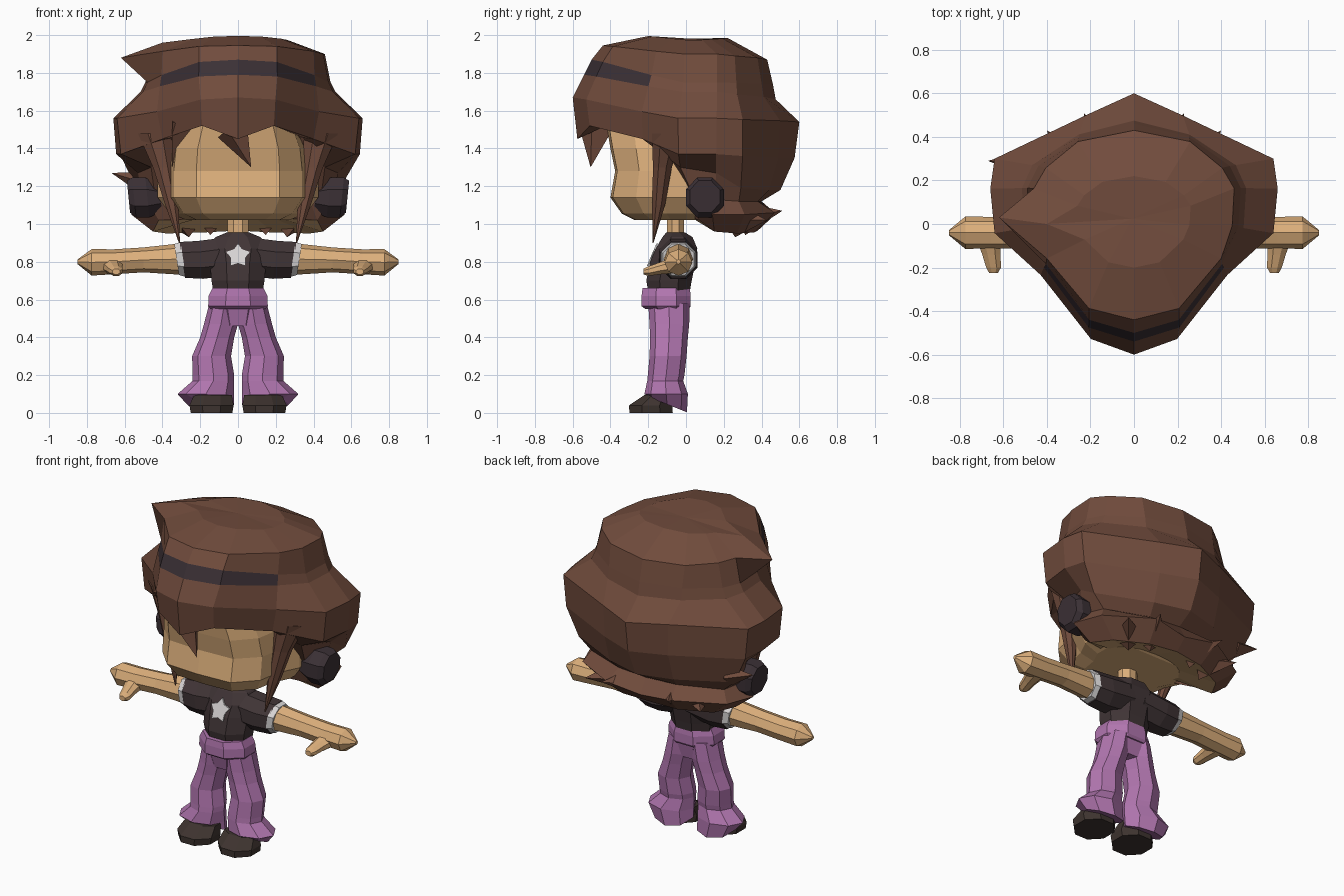
import bpy, bmesh, math
from mathutils import Vector, Matrix

if "Cube" in bpy.data.objects:
    bpy.data.objects.remove(bpy.data.objects["Cube"])


def material(name, rgb):
    m = bpy.data.materials.new(name)
    m.diffuse_color = (*rgb, 1)
    m.use_nodes = True
    m.node_tree.nodes["Principled BSDF"].inputs["Base Color"].default_value = m.diffuse_color
    return m


SKIN = material("skin", (0.72, 0.43, 0.20))
HAIR = material("brown_hair", (0.165, 0.072, 0.046))
BAND = material("charcoal_band", (0.044, 0.030, 0.036))
SHIRT = material("dark_shirt", (0.052, 0.035, 0.037))
WHITE = material("off_white", (0.68, 0.66, 0.66))
PANTS = material("purple_cloth", (0.44, 0.18, 0.43))
SHOE = material("dark_shoe", (0.047, 0.033, 0.028))


def finish(name, bm, *mats):
    bmesh.ops.recalc_face_normals(bm, faces=bm.faces)
    me = bpy.data.meshes.new(name)
    bm.to_mesh(me)
    bm.free()
    for m in mats:
        me.materials.append(m)
    ob = bpy.data.objects.new(name, me)
    bpy.context.collection.objects.link(ob)
    return ob


def loft(name, rings, *mats, rule=None):
    """Skin closed rings of equal size and cap both ends; rule(ring, side) picks a material."""
    bm = bmesh.new()
    vs = [[bm.verts.new(p) for p in r] for r in rings]
    n = len(rings[0])
    for k in range(len(vs) - 1):
        for i in range(n):
            j = (i + 1) % n
            f = bm.faces.new((vs[k][i], vs[k][j], vs[k + 1][j], vs[k + 1][i]))
            f.material_index = rule(k, i) if rule else 0
    for r in (vs[0], vs[-1]):
        c = bm.verts.new(sum((v.co for v in r), Vector()) / n)
        for i in range(n):
            bm.faces.new((r[i], r[(i + 1) % n], c))
    return finish(name, bm, *mats)


def octagon(a, b, ra, rb, pointed=False):
    """Eight points with flat sides, or corners if pointed, at +-ra and +-rb."""
    k, o = (1, 0) if pointed else (1 / math.cos(math.pi / 8), math.pi / 8)
    ang = [o + i * math.pi / 4 for i in range(8)]
    return [(a + ra * k * math.cos(t), b + rb * k * math.sin(t)) for t in ang]


def stack(name, mat, sections, side=1, pointed=False, tilt=0):
    """Sections (z, cx, cy, rx, ry) stacked upward; tilt lowers the back of the lowest one."""
    loft(name, [[(side * x, y, z - (tilt * (y - cy) if k == 0 else 0))
                 for x, y in octagon(cx, cy, rx, ry, pointed)]
                for k, (z, cx, cy, rx, ry) in enumerate(sections)], mat)


def reach(name, mat, sections, side, pointed=False, slant=0):
    """Sections (x, cy, cz, ry, rz) running sideways, slanted outward at the top."""
    loft(name, [[(side * (x + slant * (z - cz)), y, z) for y, z in octagon(cy, cz, ry, rz, pointed)]
                for x, cy, cz, ry, rz in sections], mat)


def mirrored(half):
    """Front-to-back half outline completed on the other side."""
    return half + [(-x, y, z) for x, y, z in half[-2:0:-1]]


def spikes(name, mat, items):
    """Four-sided tufts: (base, tip, radius)."""
    bm = bmesh.new()
    for base, tip, r in items:
        a, b = Vector(base), Vector(tip)
        q = (b - a).to_track_quat('Z', 'Y').to_matrix().to_4x4()
        bmesh.ops.create_cone(bm, cap_ends=True, segments=4, radius1=r, radius2=0,
                              depth=(b - a).length,
                              matrix=Matrix.Translation((a + b) / 2) @ q)
    finish(name, bm, mat)


# Head: narrow face, wider at the ears
FACE = [(0, -1), (.52, -.97), (.80, -.66), (.86, -.30), (1, 0), (1, .5), (.6, 1), (0, 1)]
head = []
for z, w, yf, yb in [(1.02, .27, -.27, .18), (1.055, .36, -.34, .25), (1.14, .425, -.40, .28),
                     (1.28, .425, -.375, .28), (1.40, .41, -.40, .28), (1.58, .33, -.43, .25)]:
    head.append(mirrored([(x * w, -t * yf if t < 0 else t * yb, z) for x, t in FACE]))
loft("head", head, SKIN)
stack("neck", SKIN, [(.92, 0, -.055, .055, .045), (1.05, 0, -.055, .055, .045)])

# Hair mass: pointed plan low down, rounder plan near the crown
POINTED = [(0, -1), (.3, -.88), (.65, -.39), (.97, -.07), (1, .27), (.97, .5), (.34, .83), (0, 1)]
ROUND = [(0, -1), (.45, -.88), (.87, -.36), (.98, -.02), (1, .38), (.88, .60), (.56, .88), (0, 1)]
DROP = [0, .1, .68, 1, 1]


def hair_ring(w, yf, yb, zf, zs, zb, rnd):
    half = []
    for i, (p, q) in enumerate(zip(POINTED, ROUND)):
        x, t = (p[c] * (1 - rnd) + q[c] * rnd for c in (0, 1))
        z = zf + (zs - zf) * DROP[i] if i <= 4 else zs + (zb - zs) * (i - 4) / 3
        half.append((x * w, -t * yf if t < 0 else t * yb, z))
    return mirrored(half)


fringe = [(0, -.575, 1.45), (.19, -.51, 1.52), (.40, -.23, 1.45), (.62, -.04, 1.37),
          (.645, .16, 1.37), (.62, .30, 1.36), (.22, .49, 1.35), (0, .575, 1.35)]
nape = [(0, -.41, 1.53), (.18, -.38, 1.54), (.34, -.15, 1.46), (.46, -.03, 1.30),
        (.53, .16, 1.27), (.54, .29, 1.19), (.22, .44, 1.18), (0, .50, 1.18)]
tuck = [(0, -.2, 1.43), (.15, -.2, 1.43), (.28, -.08, 1.40), (.44, .04, 1.15),
        (.50, .15, 1.13), (.46, .28, 1.12), (.2, .38, 1.12), (0, .40, 1.12)]
flare = [(x, y, z - .01) for x, y, z in tuck[:3]] + [
    (.45, .05, 1.07), (.565, .14, 1.05), (.50, .31, 1.05), (.22, .47, 1.06), (0, .45, 1.03)]
hem = [(x, y, z - .02) for x, y, z in tuck[:3]] + [
    (.42, .07, 1.02), (.45, .15, .96), (.38, .27, .95), (.19, .36, .955), (0, .38, .965)]
under = [(x * .5, y * .5, 1.03) for x, y, z in hem]
crown = hair_ring(.26, -.2, .22, 1.995, 1.975, 1.985, 1)
brim = hair_ring(.46, -.44, .43, 1.945, 1.90, 1.87, 1)
# The crown sweeps out into a flick on one side
crown[11], brim[11] = (-.40, .0, 1.96), (-.62, .03, 1.88)
rings = [crown, brim,
         hair_ring(.49, -.50, .46, 1.87, 1.75, 1.74, .8),
         hair_ring(.515, -.54, .475, 1.79, 1.70, 1.66, .7),
         hair_ring(.66, -.60, .60, 1.67, 1.56, 1.54, 0)]
rings += [mirrored(h) for h in (fringe, nape, tuck, flare, hem, under)]


def hair_rule(k, i):
    """Headband on the front of the third wall, skin under the hem."""
    return 1 if k == 2 and i in (0, 1, 12, 13) else 2 if k == 9 and 3 <= i <= 10 else 0


loft("hair", rings, HAIR, BAND, SKIN, rule=hair_rule)

# Loose tufts, fringe locks and ragged hem
tufts = [((-.50, .28, 1.22), (-.67, .29, 1.27), .06),
         ((-.03, -.475, 1.50), (.07, -.505, 1.30), .09),
         ((-.28, -.28, 1.54), (-.35, -.20, 1.30), .09)]
for s in (1, -1):
    tufts += [((s * .14, .30, 1.03), (s * .23, .51, 1.07), .09),
              ((s * .26, .26, 1.02), (s * .40, .43, 1.02), .09)]
spikes("hair_tufts", HAIR, tufts)

for s, side in ((1, "right"), (-1, "left")):
    # Long lock beside the face
    stack(side + "_side_lock", HAIR, [(1.48, .44, -.10, .09, .08), (1.30, .395, -.125, .055, .05),
                                      (1.10, .35, -.145, .035, .034), (.90, .31, -.175, .003, .003)], s)
    # Ear cup
    reach(side + "_ear_cup", BAND, [(.41, .10, 1.14, .075, .075), (.48, .10, 1.14, .10, .105),
                                    (.55, .10, 1.14, .10, .105), (.58, .10, 1.145, .08, .085)], s,
          slant=.1)
    # Sleeve, cuff trim, arm and thumb
    reach(side + "_sleeve", SHIRT, [(.04, -.045, .83, .10, .10), (.20, -.04, .81, .10, .10),
                                    (.295, -.04, .81, .09, .095)], s, slant=.15)
    reach(side + "_cuff_trim", WHITE, [(.290, -.04, .812, .092, .092), (.325, -.04, .812, .083, .082)],
          s, slant=.15)
    reach(side + "_arm", SKIN, [(.28, -.04, .815, .078, .085), (.50, -.04, .81, .073, .066),
                                (.66, -.04, .80, .073, .066), (.775, -.04, .797, .074, .07),
                                (.85, -.04, .80, .012, .012)], s, pointed=True)
    loft(side + "_thumb", [[(s * (cx + u), cy, cz + v) for u, v in octagon(0, 0, r, r * .75)]
                           for cx, cy, cz, r in [(.67, -.05, .785, .06), (.655, -.14, .765, .042),
                                                 (.645, -.20, .75, .034), (.645, -.225, .748, .02)]], SKIN)
    # Flared trouser leg, its hem dropping to the heel, and shoe
    stack(side + "_trouser_leg", PANTS,
          [(.045, .145, -.10, .125, .105), (.10, .17, -.105, .15, .115), (.17, .13, -.11, .11, .095),
           (.20, .13, -.105, .11, .097), (.30, .14, -.095, .103, .098), (.40, .11, -.09, .09, .10),
           (.47, .09, -.088, .09, .105), (.58, .072, -.09, .08, .11)], s, pointed=True, tilt=.4)
    stack(side + "_shoe", SHOE, [(0, .14, -.185, .11, .115), (.04, .14, -.187, .117, .114),
                                 (.095, .133, -.15, .10, .07)], s)

# Waistband, hips and shirt
stack("waistband", PANTS, [(.55, 0, -.10, .145, .115), (.565, 0, -.105, .158, .13),
                           (.62, 0, -.105, .155, .13), (.66, 0, -.105, .135, .125)])
stack("hips", PANTS, [(.46, 0, -.09, .10, .08), (.57, 0, -.095, .14, .105)])
stack("shirt", SHIRT, [(.64, 0, -.09, .13, .11), (.70, 0, -.09, .14, .12), (.80, 0, -.07, .15, .12),
                       (.87, 0, -.05, .17, .11), (.93, 0, -.045, .12, .08), (.955, 0, -.055, .06, .05)])

# Star on the chest, laid along the sloping shirt front
star = []
for i in range(10):
    r = .066 if i % 2 == 0 else .041
    x, z = r * math.sin(i * math.pi / 5), .832 + r * math.cos(i * math.pi / 5)
    star.append((x, -.19 + (z - .8) * .43, z))
loft("chest_star", [[(x, y - d, z) for x, y, z in star] for d in (0, .008)], WHITE)
